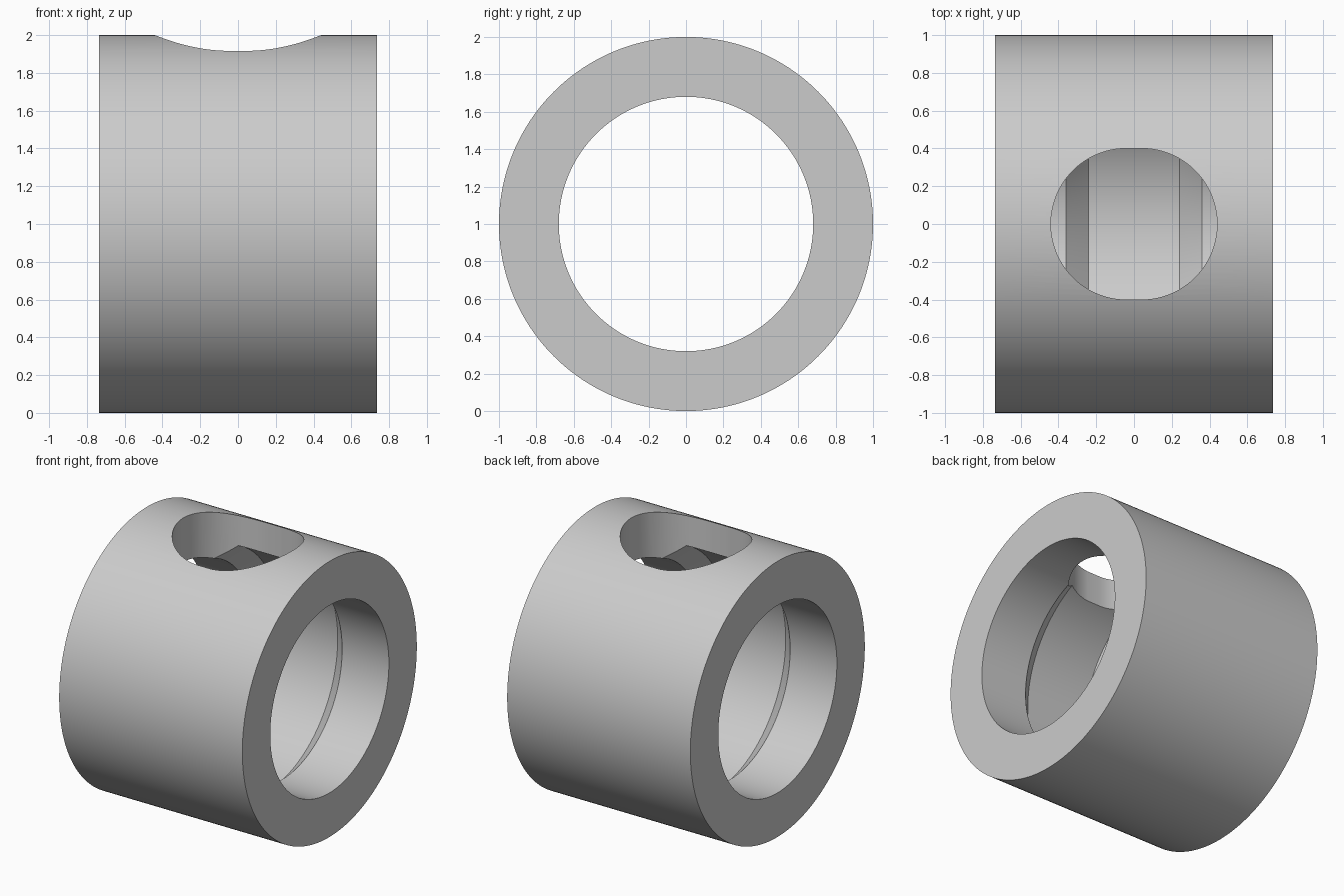
import bpy, bmesh
from math import pi, radians
from mathutils import Matrix, Vector

cube = bpy.data.objects.get("Cube")
if cube:
    bpy.data.objects.remove(cube, do_unlink=True)

HALF, OUTER, BORE = 0.735, 1.0, 0.68   # sleeve half length and radii
GROOVE, FLOOR, LIP = 0.80, 0.24, 0.36  # groove radius, floor and lip half widths
HOLE, SHIFT = 0.40, 0.04               # slot radius and end offset
SEGMENTS = 192

steel = bpy.data.materials.new("grey_steel")
steel.use_nodes = True
grey = (0.6, 0.6, 0.6, 1)
steel.diffuse_color = grey
steel.node_tree.nodes["Principled BSDF"].inputs["Base Color"].default_value = grey


def add_object(name, bm):
    bmesh.ops.recalc_face_normals(bm, faces=bm.faces)
    mesh = bpy.data.meshes.new(name)
    bm.to_mesh(mesh)
    bm.free()
    mesh.materials.append(steel)
    obj = bpy.data.objects.new(name, mesh)
    bpy.context.collection.objects.link(obj)
    return obj


# Sleeve: closed wall section revolved about the x axis
section = [(-HALF, OUTER), (HALF, OUTER), (HALF, BORE), (LIP, BORE),
           (FLOOR, GROOVE), (-FLOOR, GROOVE), (-LIP, BORE), (-HALF, BORE)]
bm = bmesh.new()
rings = []
for i in range(SEGMENTS):
    turn = Matrix.Rotation(2 * pi * i / SEGMENTS, 3, 'X')
    rings.append([bm.verts.new(turn @ Vector((x, 0, r)) + Vector((0, 0, OUTER)))
                  for x, r in section])
for i, ring in enumerate(rings):
    after = rings[(i + 1) % SEGMENTS]
    for j in range(len(section)):
        k = (j + 1) % len(section)
        bm.faces.new((ring[j], ring[k], after[k], after[j]))
sleeve = add_object("grooved_sleeve", bm)

# Slot cutter: a cylinder stretched sideways, through the top wall only
bm = bmesh.new()
bmesh.ops.create_cone(bm, cap_ends=True, segments=98, radius1=HOLE, radius2=HOLE,
                      depth=1.2, matrix=Matrix.Translation((0, 0, 1.6)))
for v in bm.verts:
    v.co.x += SHIFT if v.co.x > 0 else -SHIFT
cutter = add_object("slot_cutter", bm)
cutter.hide_render = True

cut = sleeve.modifiers.new("top_slot", 'BOOLEAN')
cut.object = cutter
cut.operation = 'DIFFERENCE'
cut.solver = 'EXACT'

bpy.ops.object.select_all(action='DESELECT')
sleeve.select_set(True)
bpy.context.view_layer.objects.active = sleeve
bpy.ops.object.modifier_apply(modifier=cut.name)
bpy.data.objects.remove(cutter, do_unlink=True)
bpy.ops.object.shade_smooth_by_angle(angle=radians(30))
